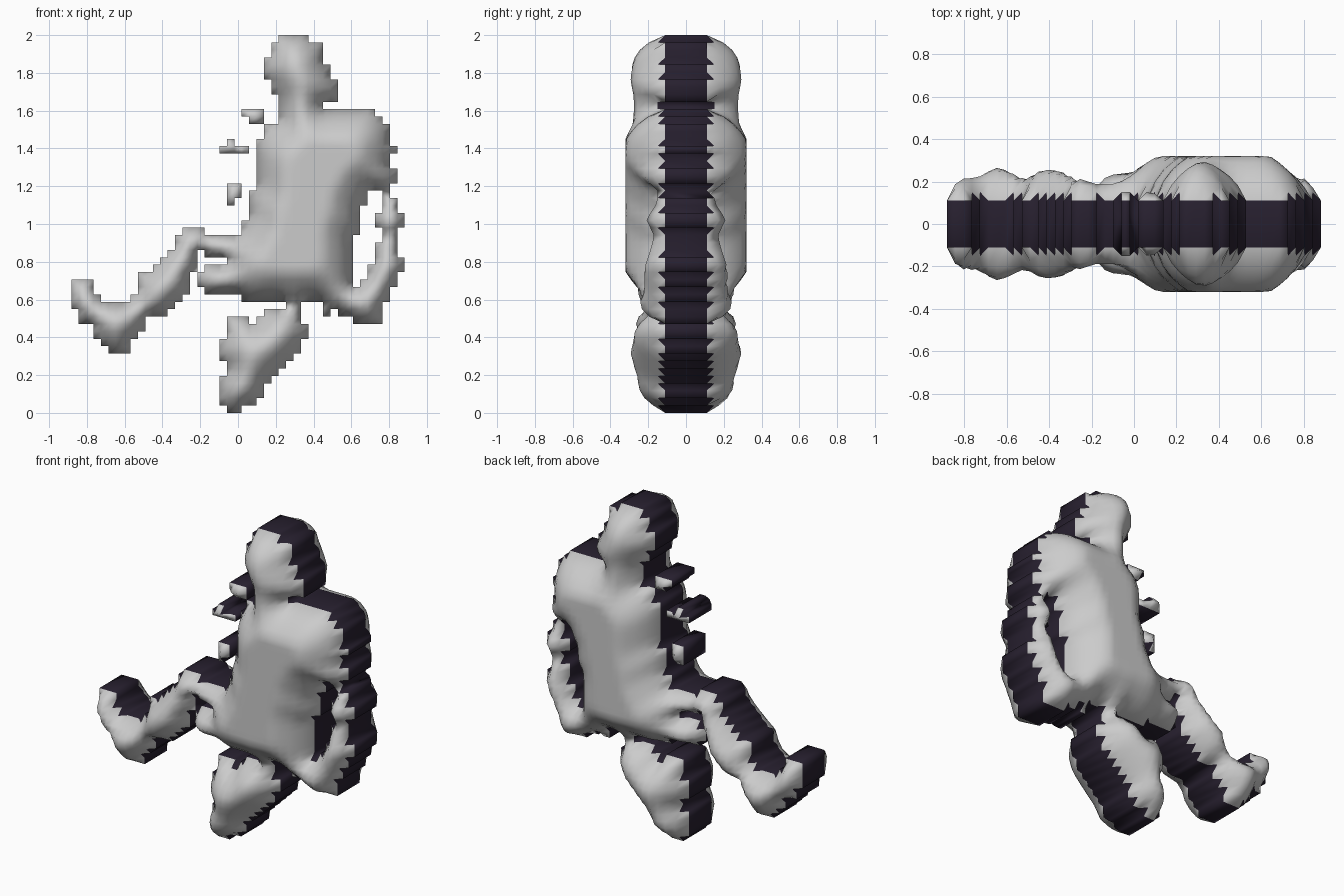
import bpy, bmesh, math

C = 2 / 51          # cell size of the stepped silhouette
COLS, ROWS = 45, 51
X0 = -COLS * C / 2

dark = bpy.data.materials.new("dark_rim")
dark.diffuse_color = (0.02, 0.014, 0.028, 1)
grey = bpy.data.materials.new("grey_face")
grey.diffuse_color = (0.8, 0.8, 0.8, 1)

# Part outlines in the front view (x, z)
head = [(.21, 2.01), (.37, 2.01), (.37, 1.96), (.45, 1.96), (.45, 1.84), (.49, 1.84), (.49, 1.77),
        (.53, 1.77), (.53, 1.65), (.45, 1.65), (.45, 1.5), (.25, 1.5), (.21, 1.61), (.21, 1.69),
        (.17, 1.69), (.17, 1.77), (.14, 1.77), (.14, 1.88), (.17, 1.88), (.17, 1.96), (.21, 1.96)]
torso = [(.14, 1.53), (.29, 1.53), (.29, 1.57), (.44, 1.57), (.44, 1.61), (.73, 1.61), (.73, 1.57),
         (.77, 1.57), (.77, 1.53), (.81, 1.53), (.81, 1.18), (.69, 1.18), (.69, 1.1), (.65, 1.1),
         (.65, .96), (.61, .9), (.61, .6), (.53, .55), (.45, .52), (.45, .59), (.02, .59), (.02, .65),
         (-.06, .63), (-.18, .63), (-.18, .67), (-.22, .67), (-.22, .73), (-.18, .73), (-.18, .79),
         (-.06, .79), (-.06, .83), (-.14, .83), (-.22, .86), (-.22, .94), (.02, .94), (.02, 1.02),
         (.06, 1.02), (.06, 1.18), (.10, 1.18), (.10, 1.45), (.14, 1.45)]
arm = [(.77, 1.42), (.84, 1.42), (.84, 1.38), (.81, 1.38), (.81, 1.29), (.84, 1.29), (.84, 1.22),
       (.81, 1.22), (.81, 1.14), (.84, 1.14), (.84, 1.06), (.88, 1.06), (.88, .98), (.84, .98),
       (.84, .83), (.88, .83), (.88, .75), (.84, .75), (.84, .66), (.81, .66), (.81, .59), (.77, .59),
       (.77, .48), (.61, .48), (.61, .52), (.53, .52), (.53, .63), (.61, .63), (.61, .67), (.68, .72),
       (.72, .82), (.77, .95), (.77, 1.0), (.73, 1.0), (.73, 1.06), (.77, 1.06), (.77, 1.25)]
bent_leg = [(-.2, .98), (-.29, .98), (-.29, .94), (-.33, .94), (-.33, .9), (-.41, .82), (-.45, .76),
            (-.53, .75), (-.53, .67), (-.57, .59), (-.69, .59), (-.73, .63), (-.77, .67), (-.77, .71),
            (-.88, .71), (-.88, .55), (-.84, .55), (-.84, .47), (-.77, .47), (-.77, .43), (-.73, .36),
            (-.69, .36), (-.69, .31), (-.57, .31), (-.57, .4), (-.49, .44), (-.49, .51), (-.41, .51),
            (-.34, .57), (-.29, .63), (-.25, .64), (-.25, .73), (-.22, .78), (-.22, .84), (-.16, .86)]
low_leg = [(.33, .62), (.33, .51), (.37, .47), (.37, .39), (.33, .39), (.33, .31), (.25, .27),
           (.21, .2), (.14, .16), (.14, .12), (.10, .08), (.06, .04), (.02, .04), (.02, 0), (-.06, 0),
           (-.06, .04), (-.10, .04), (-.10, .2), (-.06, .2), (-.06, .27), (-.10, .27), (-.10, .39),
           (-.06, .43), (-.06, .51), (.06, .51), (.06, .47), (.14, .51), (.14, .55), (.25, .55), (.25, .62)]


def inside(x, z, poly):
    hit = False
    for (ax, az), (bx, bz) in zip(poly, poly[1:] + poly[:1]):
        if (az > z) != (bz > z) and x < ax + (z - az) * (bx - ax) / (bz - az):
            hit = not hit
    return hit


def raster(polys):
    return {(i, j) for i in range(COLS) for j in range(ROWS)
            if any(inside(X0 + (i + .5) * C, (j + .5) * C, p) for p in polys)}


def inflate(name, cells):
    """Puff a stepped silhouette out to both sides, with a dark rim wall."""
    touch = {}
    for i, j in cells:
        for k in ((i, j), (i + 1, j), (i + 1, j + 1), (i, j + 1)):
            touch[k] = touch.get(k, 0) + 1
    rim = [k for k, n in touch.items() if n < 4]
    h = {}
    for k, n in touch.items():
        if n < 4:
            h[k] = .15 if n == 3 else .11
        else:
            d = C * min(math.dist(k, r) for r in rim)
            h[k] = .11 + .235 * math.sqrt(d / .2)
    for _ in range(2):
        h = {k: v if touch[k] < 4 else
             .5 * v + .125 * sum(h[(k[0] + a, k[1] + b)] for a, b in ((1, 0), (-1, 0), (0, 1), (0, -1)))
             for k, v in h.items()}
    h = {k: min(v, .32) for k, v in h.items()}

    bm = bmesh.new()
    front = {k: bm.verts.new((X0 + k[0] * C, -v, k[1] * C)) for k, v in h.items()}
    back = {k: bm.verts.new((X0 + k[0] * C, v, k[1] * C)) for k, v in h.items()}
    for i, j in cells:
        ring = [(i, j), (i + 1, j), (i + 1, j + 1), (i, j + 1)]
        bm.faces.new([front[k] for k in ring])
        bm.faces.new([back[k] for k in reversed(ring)])
        for n, (di, dj) in enumerate(((0, -1), (1, 0), (0, 1), (-1, 0))):
            if (i + di, j + dj) not in cells:
                a, b = ring[n], ring[(n + 1) % 4]
                wall = bm.faces.new((front[b], front[a], back[a], back[b]))
                wall.material_index = 1
    for f in bm.faces:
        f.smooth = True
    mesh = bpy.data.meshes.new(name)
    bm.to_mesh(mesh)
    bm.free()
    mesh.materials.append(grey)
    mesh.materials.append(dark)
    ob = bpy.data.objects.new(name, mesh)
    bpy.context.collection.objects.link(ob)


# Seated figure: head, torso, arm and both legs as one skin
inflate("seated_body", raster([head, torso, arm, bent_leg, low_leg]))

# Loose fragments floating in front of the chest
inflate("upper_fragment", raster([[(.02, 1.61), (.14, 1.61), (.14, 1.53), (.06, 1.53), (.06, 1.57), (.02, 1.57)]]))
inflate("middle_fragment", raster([[(-.1, 1.41), (-.06, 1.41), (-.06, 1.45), (-.02, 1.45), (-.02, 1.41),
                                    (.06, 1.41), (.06, 1.37), (-.1, 1.37)]]))
inflate("lower_fragment", raster([[(-.06, 1.22), (.02, 1.22), (.02, 1.14), (-.02, 1.14), (-.02, 1.1), (-.06, 1.1)]]))
